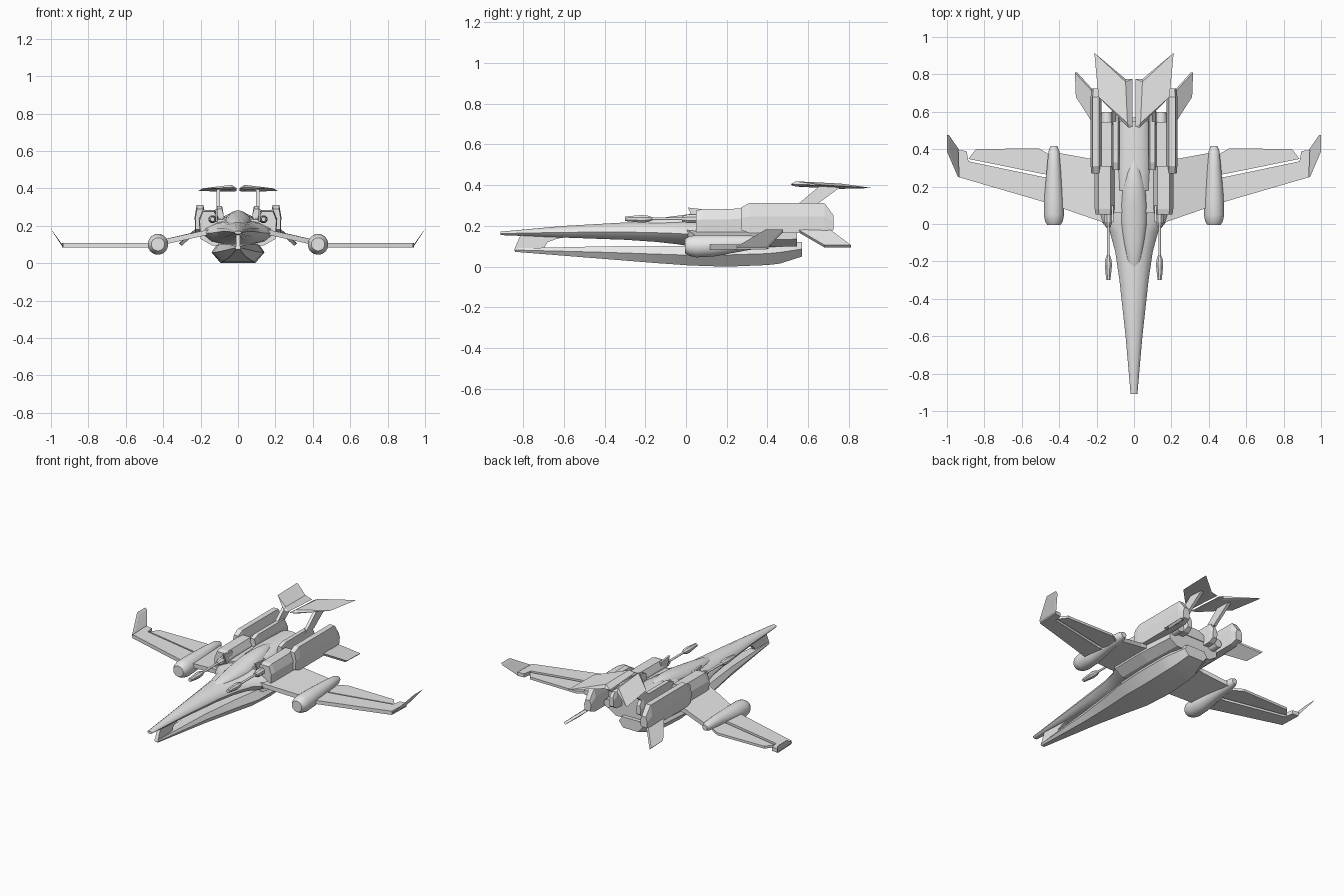
import bpy, bmesh
from math import sin, cos, pi, radians
from mathutils import Vector

cube = bpy.data.objects.get("Cube")
if cube:
    bpy.data.objects.remove(cube, do_unlink=True)

grey = bpy.data.materials.new("hull_grey")
grey.use_nodes = True
colour = (0.8, 0.8, 0.8, 1)
grey.diffuse_color = colour
grey.node_tree.nodes["Principled BSDF"].inputs["Base Color"].default_value = colour


def finish(name, bm, mirror=False, smooth=0):
    """Turn a bmesh into a named object, mirrored across x when asked."""
    bmesh.ops.recalc_face_normals(bm, faces=bm.faces)
    mesh = bpy.data.meshes.new(name)
    bm.to_mesh(mesh)
    bm.free()
    mesh.materials.append(grey)
    obj = bpy.data.objects.new(name, mesh)
    bpy.context.collection.objects.link(obj)
    if mirror:
        obj.modifiers.new("mirror", 'MIRROR').use_mirror_merge = False
    if smooth:
        bpy.ops.object.select_all(action='DESELECT')
        obj.select_set(True)
        bpy.context.view_layer.objects.active = obj
        bpy.ops.object.shade_smooth_by_angle(angle=radians(smooth))
    return obj


def skin(name, rings, **options):
    """Join equal rings of points into a closed body."""
    bm = bmesh.new()
    loops = [[bm.verts.new(p) for p in ring] for ring in rings]
    for a, b in zip(loops, loops[1:]):
        for i in range(len(a)):
            j = (i + 1) % len(a)
            bm.faces.new((a[i], a[j], b[j], b[i]))
    bm.faces.new(loops[0])
    bm.faces.new(loops[-1])
    return finish(name, bm, **options)


def loft(name, profile, sections, x=0, **options):
    """Sweep a unit profile along y; sections are (y, half width, low z, high z)."""
    rings = [[(x + px * w, y, (low + high) / 2 + pz * (high - low) / 2) for px, pz in profile]
             for y, w, low, high in sections]
    return skin(name, rings, **options)


def slab(name, outline, offset, **options):
    """Extrude a 3D outline by an offset vector, centred on the outline."""
    half = Vector(offset) / 2
    rings = [[Vector(p) + s * half for p in outline] for s in (-1, 1)]
    return skin(name, rings, **options)


def circle(n):
    return [(cos(2 * pi * (i + .5) / n), sin(2 * pi * (i + .5) / n)) for i in range(n)]


def symmetric(half):
    return half + [(-x, z) for x, z in reversed(half)]


# Upper fuselage, from the needle nose to the broad shoulders
beak = symmetric([(.3, -1), (.75, -.7), (1, -.1), (.92, .3), (.6, .75), (.2, 1)])
loft("upper_fuselage", beak, [
    (-.91, .018, .155, .172), (-.6, .045, .143, .2), (-.3, .078, .132, .217),
    (-.15, .1, .122, .222), (-.04, .13, .11, .228), (.02, .18, .1, .23),
    (.1, .2, .095, .235)], smooth=35)

# Main body between the wings
hull = symmetric([(.7, -1), (1, -.5), (1, .45), (.85, .85), (.4, 1)])
loft("main_body", hull, [(.06, .2, .095, .235), (.3, .2, .095, .24), (.545, .18, .1, .24)])

# Rounded spine and canopy
arch = symmetric([(1, -1), (1, -.2), (.85, .45), (.5, .86), (.17, 1)])
loft("spine", arch, [(.18, .085, .2, .26), (.3, .09, .2, .27), (.55, .085, .2, .265)], smooth=40)
loft("canopy", circle(20), [
    (-.25, .015, .19, .212), (-.2, .036, .18, .228), (-.1, .055, .17, .243),
    (0, .07, .16, .256), (.1, .072, .16, .272), (.2, .062, .17, .282),
    (.28, .042, .2, .28), (.34, .012, .23, .27)], smooth=50)

# Lower hull with its faceted stern
keel = symmetric([(.65, -1), (1, .05), (.75, 1)])
loft("lower_hull", keel, [
    (-.84, .016, .073, .09), (-.4, .06, .038, .1), (-.15, .1, .018, .102),
    (.02, .135, .006, .102), (.2, .142, 0, .11), (.4, .135, .008, .115),
    (.46, .125, .015, .12), (.57, .085, .05, .12)], smooth=25)

# Curved strut joining the two noses
slab("nose_strut", [(0, y, z) for y, z in (
    (-.845, .08), (-.81, .16), (-.54, .152), (-.63, .138), (-.68, .12), (-.7, .085))],
    (.022, 0, 0))

# Engine housings: front blocks, outer walls, inner rails and floors
block = [(-.9, -1), (1, -1), (1.1, .1), (.7, 1), (-.6, 1), (-1, .3)]
loft("engine_front", block, [(.05, .046, .17, .275), (.08, .05, .17, .283),
     (.31, .05, .17, .285)], x=.155, mirror=True)
loft("engine_wall", block, [(.27, .024, .18, .29), (.31, .027, .165, .312),
     (.68, .027, .165, .312), (.725, .023, .18, .25)], x=.202, mirror=True)
loft("engine_rail", block, [(.29, .02, .2, .29), (.33, .02, .18, .305),
     (.6, .02, .18, .305), (.63, .016, .2, .26)], x=.097, mirror=True)
loft("engine_floor", block, [(.29, .04, .17, .25), (.545, .04, .17, .25)], x=.145, mirror=True)
loft("exhaust", circle(12), [(.5, .035, .16, .23), (.6, .028, .168, .222)],
     x=.145, mirror=True, smooth=40)
slab("intake_spike", [(.115, .01, .29), (.115, .1, .28), (.115, .1, .22), (.115, .04, .22)],
     (.012, 0, 0), mirror=True)

# Guns with long barrels and swollen muzzles
loft("gun_barrel", circle(8), [(-.2, .007, .228, .242), (.1, .007, .228, .242)],
     x=.137, mirror=True, smooth=50)
loft("gun_muzzle", circle(8), [
    (-.3, .012, .223, .247), (-.22, .021, .215, .255), (-.19, .018, .217, .253),
    (-.165, .008, .227, .243)], x=.137, mirror=True)
loft("gun_mount", circle(8), [(-.02, .012, .222, .248), (.01, .022, .212, .258),
     (.09, .022, .212, .258)], x=.137, mirror=True)

# Inner wings slope down to the pods, outer wings run level
slab("inner_wing", [(.14, .0, .17), (.43, .1, .106), (.43, .385, .106), (.24, .35, .15),
     (.14, .35, .17)], (0, 0, .028), mirror=True)
slab("outer_wing", [(x, y, .096) for x, y in (
    (.42, .1), (.935, .25), (.94, .395), (.895, .39), (.885, .335), (.49, .252), (.42, .25))],
    (0, 0, .024), mirror=True)
slab("wing_flap", [(x, y, .096) for x, y in (
    (.45, .262), (.49, .268), (.885, .348), (.845, .4), (.51, .405), (.45, .37))],
    (0, 0, .016), mirror=True)
slab("winglet", [(.935, .25, .092), (.995, .39, .175), (.995, .475, .175), (.94, .395, .092)],
     (.012, 0, .014), mirror=True)

# Wing pods
loft("wing_pod", circle(20), [
    (-.005, .036, .066, .136), (.015, .048, .053, .149), (.05, .055, .045, .156),
    (.14, .052, .05, .157), (.3, .038, .08, .154), (.39, .029, .092, .148),
    (.418, .018, .103, .138)], x=.428, mirror=True, smooth=45)

# Lower stern fins splay down and out
slab("stern_fin", [(.19, .5, .205), (.305, .68, .1), (.31, .81, .1), (.2, .69, .19)],
     (.012, 0, .012), mirror=True)

# Raked struts and the raised tail planes
slab("tail_strut", [(.105, .53, .29), (.105, .62, .29), (.105, .76, .392), (.105, .66, .4)],
     (.02, 0, 0), mirror=True)
bm = bmesh.new()
rim = [bm.verts.new(p) for p in (
    (.007, .52, .4), (.03, .515, .405), (.19, .68, .4), (.212, .915, .386), (.045, .775, .385),
    (.007, .775, .385))]
ridges = [[bm.verts.new((.035, .54, .406 + s * .013)), bm.verts.new((.045, .76, .395 + s * .013))]
          for s in (1, -1)]
for front, back in ridges:
    a, b, c, d, e, f = rim
    for face in ((a, front, back, f), (a, b, front), (b, c, front), (c, d, back, front),
                 (d, e, back), (e, f, back)):
        bm.faces.new(face)
finish("tail_plane", bm, mirror=True)
